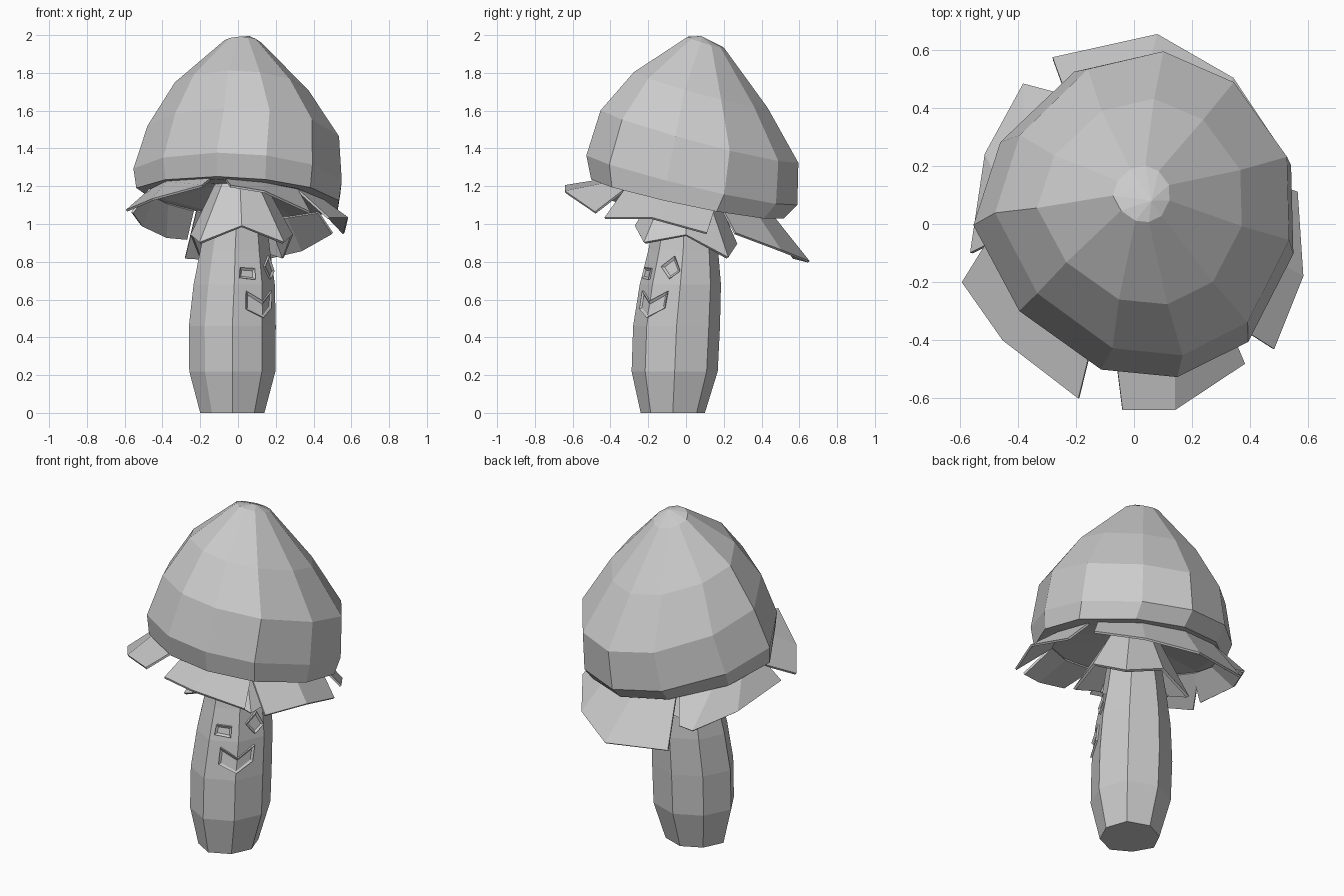
import bpy, bmesh
from math import sin, cos, radians, pi
from mathutils import Vector

cube = bpy.data.objects.get("Cube")
if cube:
    bpy.data.objects.remove(cube)

grey = bpy.data.materials.new("plain_grey")
grey.use_nodes = True
grey.diffuse_color = (0.6, 0.6, 0.6, 1)
grey.node_tree.nodes["Principled BSDF"].inputs["Base Color"].default_value = (0.6, 0.6, 0.6, 1)


def finish(bm, name, thickness=0):
    bmesh.ops.recalc_face_normals(bm, faces=bm.faces)
    mesh = bpy.data.meshes.new(name)
    bm.to_mesh(mesh)
    bm.free()
    mesh.materials.append(grey)
    obj = bpy.data.objects.new(name, mesh)
    bpy.context.collection.objects.link(obj)
    if thickness:
        mod = obj.modifiers.new("thickness", 'SOLIDIFY')
        mod.thickness = thickness
        mod.offset = 0


def loft(name, rings, tip=None, thickness=0):
    """Skin a list of vertex rings; with a tip, close both ends."""
    bm = bmesh.new()
    loops = [[bm.verts.new(p) for p in ring] for ring in rings]
    n = len(loops[0])
    for a, b in zip(loops, loops[1:]):
        for i in range(n):
            j = (i + 1) % n
            bm.faces.new((a[i], a[j], b[j], b[i]))
    if tip:
        peak = bm.verts.new(tip)
        for i in range(n):
            bm.faces.new((loops[0][i], loops[0][(i + 1) % n], peak))
        bm.faces.new(loops[-1])
    finish(bm, name, thickness)


# Cap: uneven tilted rings, higher at the front, with a hollow underside
CAP_ANGLES = [82, 52, 17, -14, -48, -75, -102, -140, -176, -208, -247]
CAP_REACH = [1, 1, 1.02, 1.02, 1.06, 1.04, 0.98, 0.93, 1, 0.94, 0.95]


def cap_point(angle, x, y, rx, ry, z, slope):
    dx, dy = rx * cos(radians(angle)), ry * sin(radians(angle))
    return Vector((x + dx, y + dy, z - slope * dy - 0.08 * dx))


def cap_ring(x, y, rx, ry, z, slope):
    return [cap_point(a, x, y, rx * k, ry * k, z, slope)
            for a, k in zip(CAP_ANGLES, CAP_REACH)]


# Rows are centre x, centre y, radius x, radius y, z, slope
CAP_RINGS = [(0.025, 0.105, 0.098, 0.098, 1.962, 0.3),
             (0.02, 0.08, 0.355, 0.355, 1.715, 0.27),
             (0.03, 0.075, 0.51, 0.525, 1.47, 0.27),
             (0, 0.035, 0.555, 0.56, 1.24, 0.24),
             (0, 0.01, 0.54, 0.51, 1.14, 0.21),
             (0, 0.01, 0.46, 0.44, 1.14, 0.21),
             (0, 0, 0.12, 0.12, 1.2, 0.1)]
loft("cap", [cap_ring(*ring) for ring in CAP_RINGS], tip=(0.06, 0.08, 1.995))


# Ragged flaps hanging from the rim
def flap(name, start, end, tips):
    bm = bmesh.new()
    n = len(tips)
    angles = [start + (end - start) * i / (n - 1) for i in range(n)]
    root = [bm.verts.new(cap_point(a, 0, 0.01, 0.47, 0.45, 1.135, 0.21)) for a in angles]
    edge = [bm.verts.new(p) for p in tips]
    for i in range(n - 1):
        bm.faces.new((root[i], root[i + 1], edge[i + 1], edge[i]))
    finish(bm, name, 0.012)


flap("front_flap", -98, -48, [(-0.04, -0.64, 1.2), (0.14, -0.64, 1.17), (0.38, -0.48, 1.06)])
flap("front_right_flap", -178, -108,
     [(-0.59, -0.2, 1.07), (-0.45, -0.4, 1.13), (-0.19, -0.6, 1.2)])
flap("left_flap", -48, 18, [(0.48, -0.43, 1.03), (0.58, -0.18, 1.03), (0.56, 0.11, 0.95)])
flap("back_flap", 25, 118, [(0.5, 0.26, 0.95), (0.34, 0.5, 0.86),
                            (0.08, 0.65, 0.8), (-0.28, 0.57, 0.82)])
flap("right_flap", 120, 188, [(-0.27, 0.45, 0.92), (-0.38, 0.48, 0.93),
                              (-0.51, 0.24, 0.99), (-0.56, -0.1, 1.06)])

# Stem: uneven eight sides, slightly bulging; rows are z, centre x, centre y, radius
STEM = [(1.2, 0, 0, 0.13), (0.86, -0.015, -0.015, 0.185), (0.68, -0.02, -0.03, 0.215),
        (0.46, -0.03, -0.05, 0.23), (0.22, -0.03, -0.06, 0.228), (0, -0.03, -0.07, 0.17)]
SIDES = [1, 1.05, 1, 0.95, 1, 0.9, 1, 0.97]


def corner(i, z, x, y, r):
    r *= SIDES[i % 8]
    return Vector((x + r * cos(i * pi / 4), y + r * sin(i * pi / 4), z))


loft("stem", [[corner(i, *row) for i in range(8)] for row in STEM], tip=(0, 0, 1.21))

# Collar: flared skirt with a zigzag hem
neck, hem = [], []
for i in range(8):
    a = i * pi / 4
    neck.append((0.01 + 0.12 * cos(a), 0.12 * sin(a), 1.22))
    r, z = (0.265, 0.94) if i % 2 == 0 else (0.31, 0.86)
    hem.append((0.02 + r * cos(a), r * sin(a), z - 0.18 * r * sin(a)))
loft("collar", [neck, hem], thickness=0.015)


# Face details: shallow framed recesses that follow the stem sides
def on_stem(angle, z, lift):
    for hi, lo in zip(STEM, STEM[1:]):
        if lo[0] <= z <= hi[0]:
            t = (z - lo[0]) / (hi[0] - lo[0])
            x, y, r = (lo[k] + (hi[k] - lo[k]) * t for k in (1, 2, 3))
            break
    i = int(angle // 45)
    point = corner(i, z, x, y, r).lerp(corner(i + 1, z, x, y, r), angle % 45 / 45)
    return point + lift * Vector((cos(radians(angle)), sin(radians(angle)), 0))


def framed(name, points, polys):
    bm = bmesh.new()
    verts = [bm.verts.new(on_stem(a, z, 0.012)) for a, z in points]
    base = [bm.verts.new(on_stem(a, z, -0.01)) for a, z in points]
    faces = [bm.faces.new([verts[i] for i in p]) for p in polys]
    n = len(points)
    for i in range(n):
        j = (i + 1) % n
        bm.faces.new((verts[i], base[i], base[j], verts[j]))
    bmesh.ops.recalc_face_normals(bm, faces=bm.faces)
    bmesh.ops.inset_region(bm, faces=faces, thickness=0.012, depth=-0.009,
                           use_even_offset=True)
    finish(bm, name)


framed("right_eye", [(-81, 0.77), (-82, 0.715), (-57, 0.705), (-57, 0.765)], [(0, 1, 2, 3)])
framed("left_eye", [(-34, 0.775), (-18, 0.71), (-2, 0.75), (-14, 0.83)], [(0, 1, 2, 3)])
framed("mouth", [(-71, 0.645), (-71, 0.55), (-45, 0.505), (-20, 0.555), (-18, 0.645), (-45, 0.59)],
       [(0, 1, 2, 5), (5, 2, 3, 4)])
